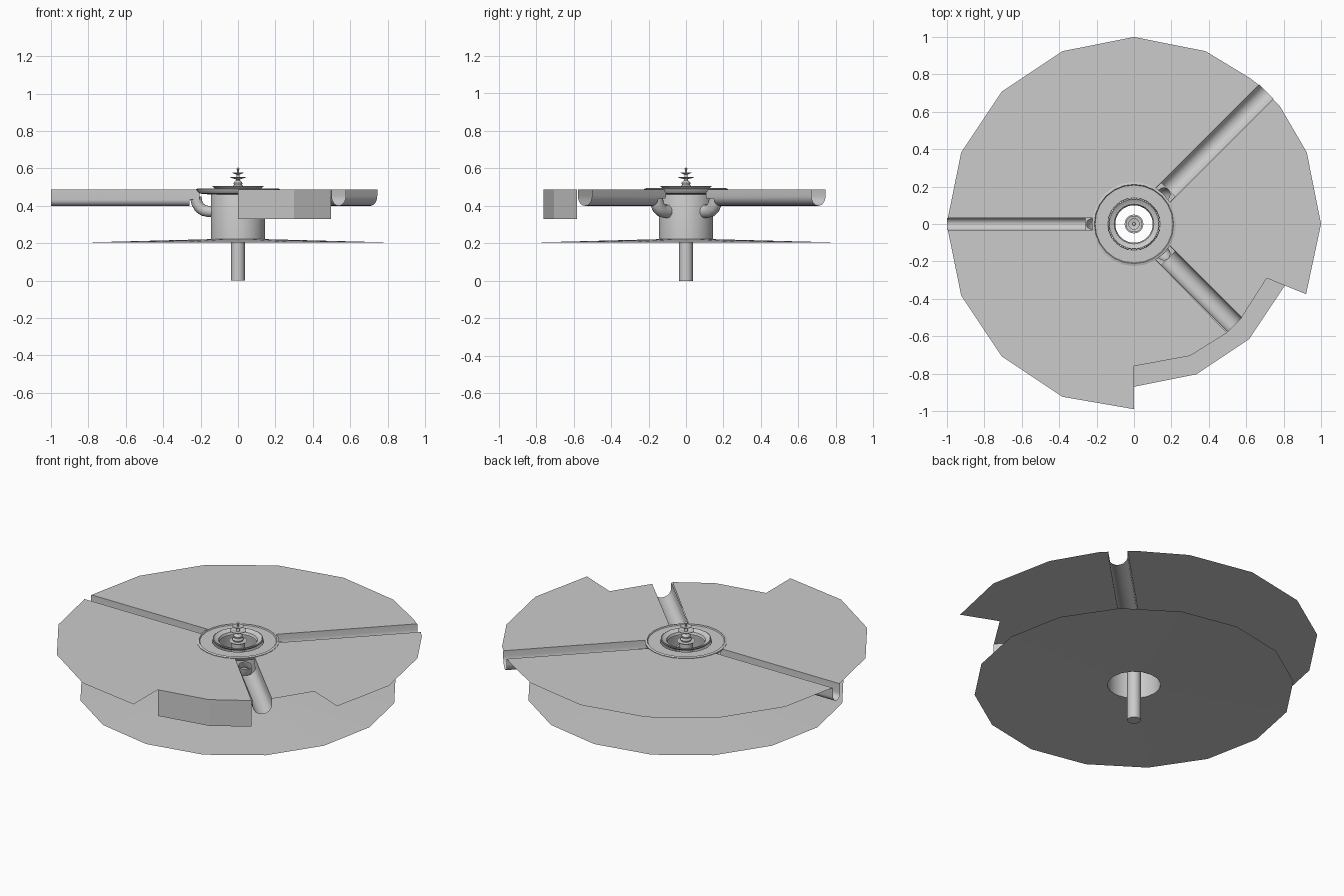
import bpy, bmesh, math
from mathutils import Vector, Matrix

if "Cube" in bpy.data.objects:
    bpy.data.objects.remove(bpy.data.objects["Cube"])

TOP = 0.487


def finish(name, bm, smooth=True):
    bmesh.ops.recalc_face_normals(bm, faces=bm.faces[:])
    me = bpy.data.meshes.new(name)
    bm.to_mesh(me)
    bm.free()
    ob = bpy.data.objects.new(name, me)
    bpy.context.collection.objects.link(ob)
    if smooth:
        bpy.ops.object.select_all(action='DESELECT')
        bpy.context.view_layer.objects.active = ob
        ob.select_set(True)
        bpy.ops.object.shade_smooth_by_angle(angle=math.radians(35))
    return ob


def skin(bm, rings, closed=True):
    """Join rows of points with quads."""
    rows = [[bm.verts.new(p) for p in r] for r in rings]
    for a, b in zip(rows, rows[1:]):
        n = len(a)
        for i in range(n if closed else n - 1):
            j = (i + 1) % n
            bm.faces.new((a[i], a[j], b[j], b[i]))
    return rows


def lathe(name, profile, n=32, smooth=True):
    bm = bmesh.new()
    skin(bm, [[(r * math.cos(2 * math.pi * i / n), r * math.sin(2 * math.pi * i / n), z)
               for i in range(n)] for r, z in profile])
    # closes points on the axis
    bmesh.ops.remove_doubles(bm, verts=bm.verts[:], dist=1e-6)
    return finish(name, bm, smooth)


def around(deg, r, side):
    a = math.radians(deg)
    return (r * math.cos(a) - side * math.sin(a), r * math.sin(a) + side * math.cos(a))


def inner_arc(a0, a1, r=0.2, n=8):
    return [around(a0 + (a1 - a0) * i / n, r, 0) for i in range(n + 1)]


def rim(*degs):
    return [around(d, 1, 0) for d in degs]


# upper ground, three flat sectors between the channels
sectors = {
    "upper_ground_back": [(0.668, 0.743), (0.62, 0.78)] + rim(67.5, 90, 112.5, 135, 157.5)
    + [(-0.995, 0.033)] + inner_arc(170.5, 60.4),
    "upper_ground_front": [(-0.995, -0.033)] + rim(202.5, 225, 247.5)
    + [(0, -0.99), (0, -0.76), (0.3, -0.705), (0.497, -0.582)] + inner_arc(299.6, 189.5),
    "upper_ground_right": [(0.575, -0.5), (0.71, -0.29), (0.92, -0.375)] + rim(0, 22.5)
    + [(0.78, 0.63), (0.743, 0.668)] + inner_arc(29.6, -29.6),
}
for name, pts in sectors.items():
    bm = bmesh.new()
    f = bm.faces.new([bm.verts.new((x, y, TOP)) for x, y in pts])
    bmesh.ops.triangulate(bm, faces=[f])
    finish(name, bm, False)

# retaining wall under the notch
bm = bmesh.new()
path = [(0, -0.76), (0.3, -0.705), (0.497, -0.582)]
skin(bm, [[(x, y, z) for x, y in path] for z in (0.33, TOP)], closed=False)
finish("retaining_wall", bm, False)

# lower ground, shallow cone with a central hole
lathe("lower_ground", [(0.145, 0.222), (0.87, 0.203)], 16, False)

# U-shaped channels and the elbow pipes that feed them
for label, deg, length, w in (("back_right", 45, 1.0, 0.053), ("left", 180, 1.0, 0.033),
                              ("front_right", -45, 0.763, 0.053)):
    section = [(w, TOP)]
    section += [(w * math.cos(t), 0.4 + w - w * math.sin(t))
                for t in [math.pi * i / 12 for i in range(13)]]
    section += [(-w, TOP)]
    bm = bmesh.new()
    rows = skin(bm, [[around(deg, r, s) + (z,) for s, z in section]
                     for r in (0.205, 0.258, length)], closed=False)
    # leave the floor open where the pipe enters
    floor = [f for f in bm.faces if f.calc_center_median().xy.length < 0.25
             and f.calc_center_median().z < 0.435]
    bmesh.ops.delete(bm, geom=floor, context='FACES')
    finish(label + "_channel", bm)

    bm = bmesh.new()
    spine = [(0.125, 0.37), (0.16, 0.37), (0.185, 0.376), (0.205, 0.39),
             (0.218, 0.41), (0.226, 0.445)]
    rad = 0.036 if w > 0.04 else 0.03
    rings = []
    for i, (r, z) in enumerate(spine):
        a, b = spine[max(i - 1, 0)], spine[min(i + 1, len(spine) - 1)]
        d = Vector((b[0] - a[0], b[1] - a[1])).normalized()
        ring = []
        for k in range(16):
            t = 2 * math.pi * k / 16
            u = rad * math.cos(t)
            ring.append(around(deg, r - d.y * u, rad * math.sin(t)) + (z + d.x * u,))
        rings.append(ring)
    skin(bm, rings)
    finish(label + "_elbow_pipe", bm)

# central drum and its surrounding kerb
lathe("drum", [(0.145, 0.222), (0.145, 0.462), (0.138, 0.485)], 32)
lathe("kerb", [(0.145, 0.46), (0.208, 0.466), (0.222, 0.48), (0.225, 0.49), (0.212, 0.494),
               (0.208, 0.488), (0.14, 0.488)], 24)

# basin lip with a ring of small studs
lathe("basin_lip", [(0.1, 0.482), (0.106, 0.496), (0.118, 0.499), (0.132, 0.507),
                    (0.135, 0.503), (0.122, 0.489)], 48)
bm = bmesh.new()
for i in range(60):
    x, y = around(i * 6, 0.134, 0)
    bmesh.ops.create_cube(bm, size=0.006, matrix=Matrix.Translation((x, y, 0.503))
                          @ Matrix.Rotation(math.radians(i * 6), 4, 'Z'))
finish("lip_studs", bm, False)

# supply pipe and tiered spout
lathe("supply_pipe", [(0, 0), (0.037, 0), (0.037, 0.485), (0.05, 0.492), (0, 0.495)], 24)
lathe("tiered_spout", [(0, 0.494), (0.028, 0.494), (0.03, 0.502), (0.022, 0.512), (0.024, 0.522),
                       (0.012, 0.535), (0.012, 0.542), (0.044, 0.552), (0.044, 0.555),
                       (0.01, 0.55), (0.007, 0.566), (0.03, 0.576), (0.03, 0.579),
                       (0.006, 0.575), (0.004, 0.59), (0.009, 0.598), (0, 0.607)], 24)
